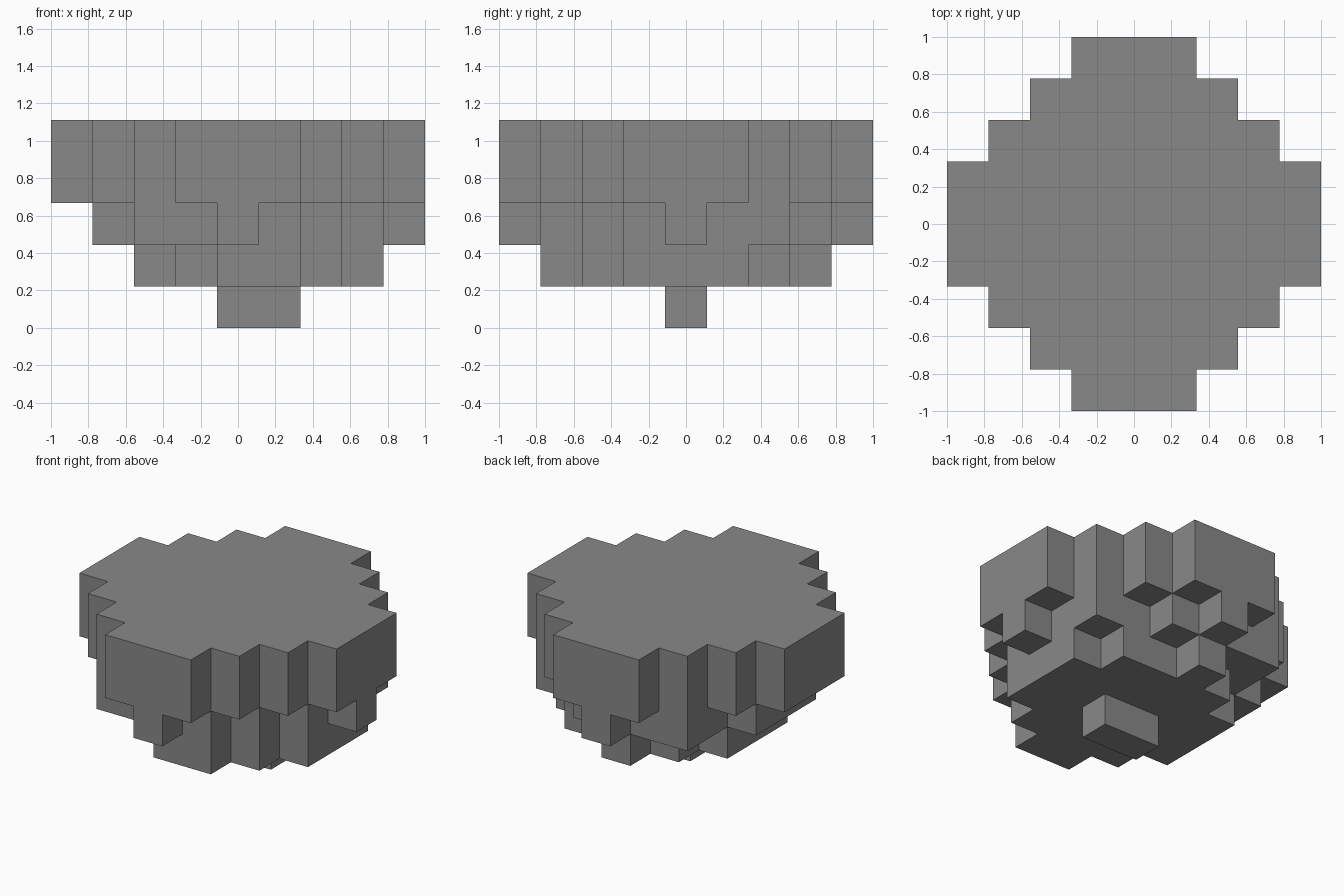
import bpy
import bmesh
import math
from mathutils import Vector

cube = bpy.data.objects.get("Cube")
if cube:
    bpy.data.objects.remove(cube, do_unlink=True)

CELL = 2 / 9

# Stone colour
stone = bpy.data.materials.new("stone_grey")
stone.use_nodes = True
colour = (0.25, 0.25, 0.25, 1)
stone.diffuse_color = colour
stone.node_tree.nodes["Principled BSDF"].inputs["Base Color"].default_value = colour


def tier(first_row, rows):
    """Cells of one tier, from the first and last column of each row."""
    return {(x, first_row + i) for i, (a, b) in enumerate(rows) for x in range(a, b + 1)}


# Tiers from the pointed base up to the wide flat top
base = tier(0, [(0, 1)])
lower = tier(-3, [(0, 1), (-1, 2), (-2, 3), (-2, 3), (-2, 3), (-1, 2), (0, 0)])
middle = tier(-4, [(0, 0), (-2, 1), (-2, 2), (-3, 3), (-3, 4),
                   (-3, 3), (-2, 3), (-2, 1), (0, 0)])
top = {(x, y) for x in range(-4, 5) for y in range(-4, 5) if abs(x) + abs(y) <= 5}

solid = {(x, y, z) for z, cells in enumerate([base, lower, middle, top, top])
         for x, y in cells}

# Outer skin: one square wherever a block meets open air
bm = bmesh.new()
for cell in solid:
    centre = Vector(cell) + Vector((0, 0, 0.5))
    for axis in range(3):
        for sign in (-1, 1):
            normal = Vector((0, 0, 0))
            normal[axis] = sign
            if tuple(int(c + n) for c, n in zip(cell, normal)) in solid:
                continue
            u = Vector((0, 0, 0))
            u[(axis + 1) % 3] = 0.5
            v = normal.cross(u)
            corners = (-u - v, u - v, u + v, v - u)
            bm.faces.new([bm.verts.new((centre + normal / 2 + c) * CELL) for c in corners])

# Weld the squares and merge flat areas
bmesh.ops.remove_doubles(bm, verts=bm.verts, dist=0.001)
bmesh.ops.dissolve_limit(bm, angle_limit=math.radians(1), verts=bm.verts, edges=bm.edges)

mesh = bpy.data.meshes.new("floating_rock")
bm.to_mesh(mesh)
bm.free()
mesh.materials.append(stone)
rock = bpy.data.objects.new("floating_rock", mesh)
bpy.context.collection.objects.link(rock)
